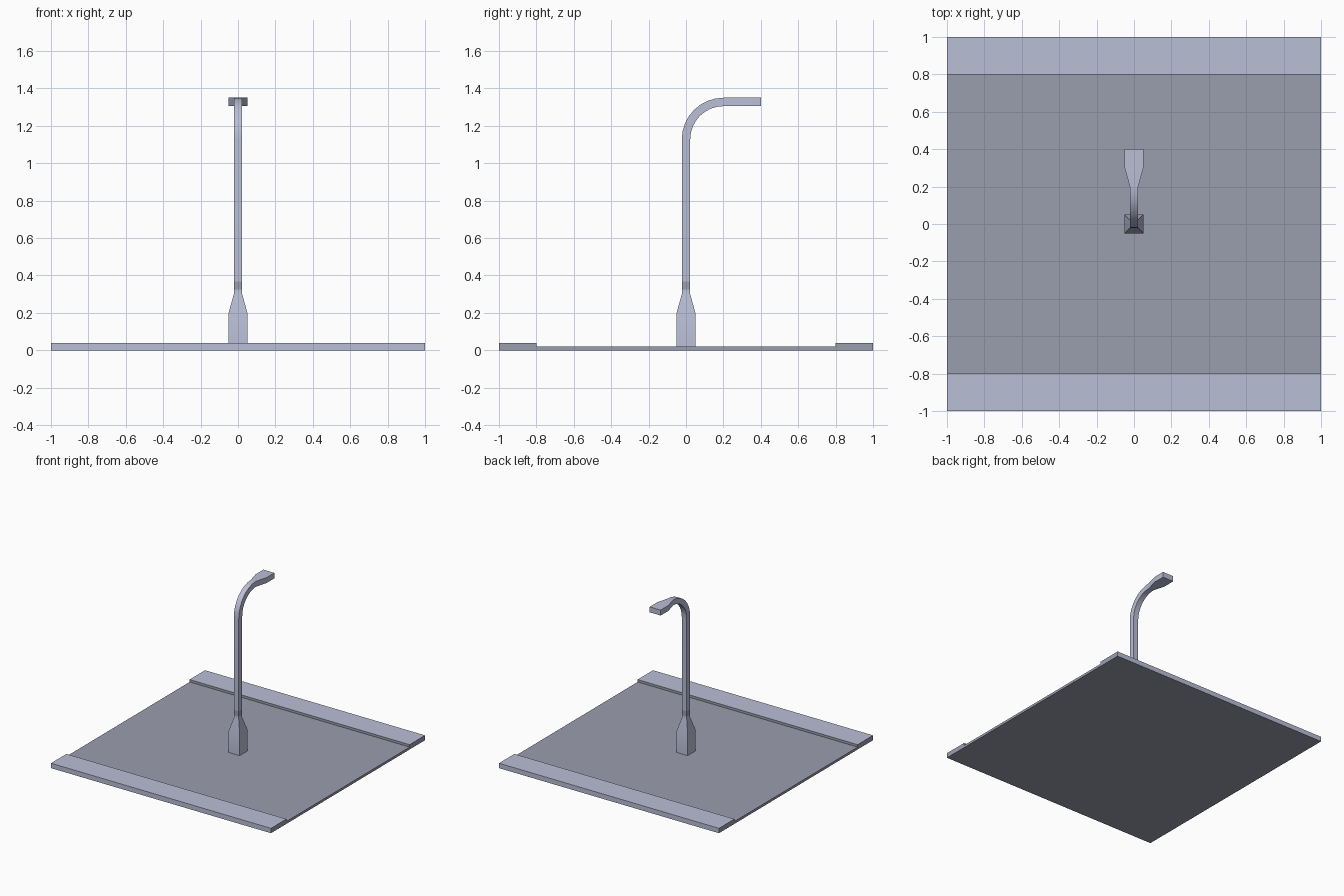
import bpy, bmesh, math
from mathutils import Vector

if "Cube" in bpy.data.objects:
    bpy.data.objects.remove(bpy.data.objects["Cube"])


def material(name, rgb):
    # sRGB bytes to linear
    lin = [((c / 255 + 0.055) / 1.055) ** 2.4 for c in rgb]
    m = bpy.data.materials.new(name)
    m.diffuse_color = (*lin, 1)
    m.use_nodes = True
    m.node_tree.nodes["Principled BSDF"].inputs["Base Color"].default_value = m.diffuse_color
    return m


LIGHT = material("pale blue grey", (186, 191, 214))
DARK = material("asphalt grey", (154, 157, 174))


def finish(name, bm, is_dark):
    bmesh.ops.recalc_face_normals(bm, faces=bm.faces)
    bm.normal_update()
    for f in bm.faces:
        f.material_index = int(is_dark(f.normal, f.calc_center_median()))
    me = bpy.data.meshes.new(name)
    bm.to_mesh(me)
    bm.free()
    me.materials.append(LIGHT)
    me.materials.append(DARK)
    ob = bpy.data.objects.new(name, me)
    bpy.context.collection.objects.link(ob)
    return ob


# Road tile: profile across the road, extruded along x, with raised pavements
half = [(0.8, 0.02), (0.8, 0.04), (1, 0.04), (1, 0)]
profile = half + [(-y, z) for y, z in reversed(half)]
bm = bmesh.new()
face = bm.faces.new([bm.verts.new((-1, y, z)) for y, z in profile])
ext = bmesh.ops.extrude_face_region(bm, geom=[face])
bmesh.ops.translate(bm, vec=(2, 0, 0),
                    verts=[v for v in ext["geom"] if isinstance(v, bmesh.types.BMVert)])
# Pavement tops and outer kerb sides are pale, everything else is asphalt
finish("road_tile", bm, lambda n, c: not (
    (n.z > 0.5 and c.z > 0.03) or (abs(n.y) > 0.5 and abs(c.y) > 0.9)))

# Street lamp: rings along the post as (y, z, lean angle, half width x, half depth)
T = 0.0225
R = 0.2
rings = [(0, 0.02, 0, 0.05, 0.05), (0, 0.2, 0, 0.05, 0.05), (0, 0.3, 0, T, T),
         (0, 0.325, 0, T, T), (0, 0.367, 0, T, T)]
STEPS = 8
for i in range(STEPS + 1):
    a = math.pi / 2 * i / STEPS
    rings.append((R - R * math.cos(a), 1.1275 + R * math.sin(a), a, T, T))
# Flared lamp head
rings += [(0.3, 1.3275, math.pi / 2, 0.05, T), (0.4, 1.3275, math.pi / 2, 0.05, T)]

bm = bmesh.new()
loops = []
for y, z, a, w, d in rings:
    side = Vector((0, math.cos(a), -math.sin(a))) * d
    loops.append([bm.verts.new(Vector((sx * w, y, z)) + side * sy)
                  for sx, sy in ((-1, -1), (1, -1), (1, 1), (-1, 1))])
for lo, hi in zip(loops, loops[1:]):
    for k in range(4):
        j = (k + 1) % 4
        bm.faces.new((lo[k], lo[j], hi[j], hi[k]))
bm.faces.new(loops[0][::-1])
bm.faces.new(loops[-1])
# Dark collar band above the base
lamp = finish("street_lamp", bm, lambda n, c: 0.325 < c.z < 0.367)

bpy.ops.object.select_all(action='DESELECT')
lamp.select_set(True)
bpy.context.view_layer.objects.active = lamp
bpy.ops.object.shade_smooth_by_angle(angle=math.radians(30))
